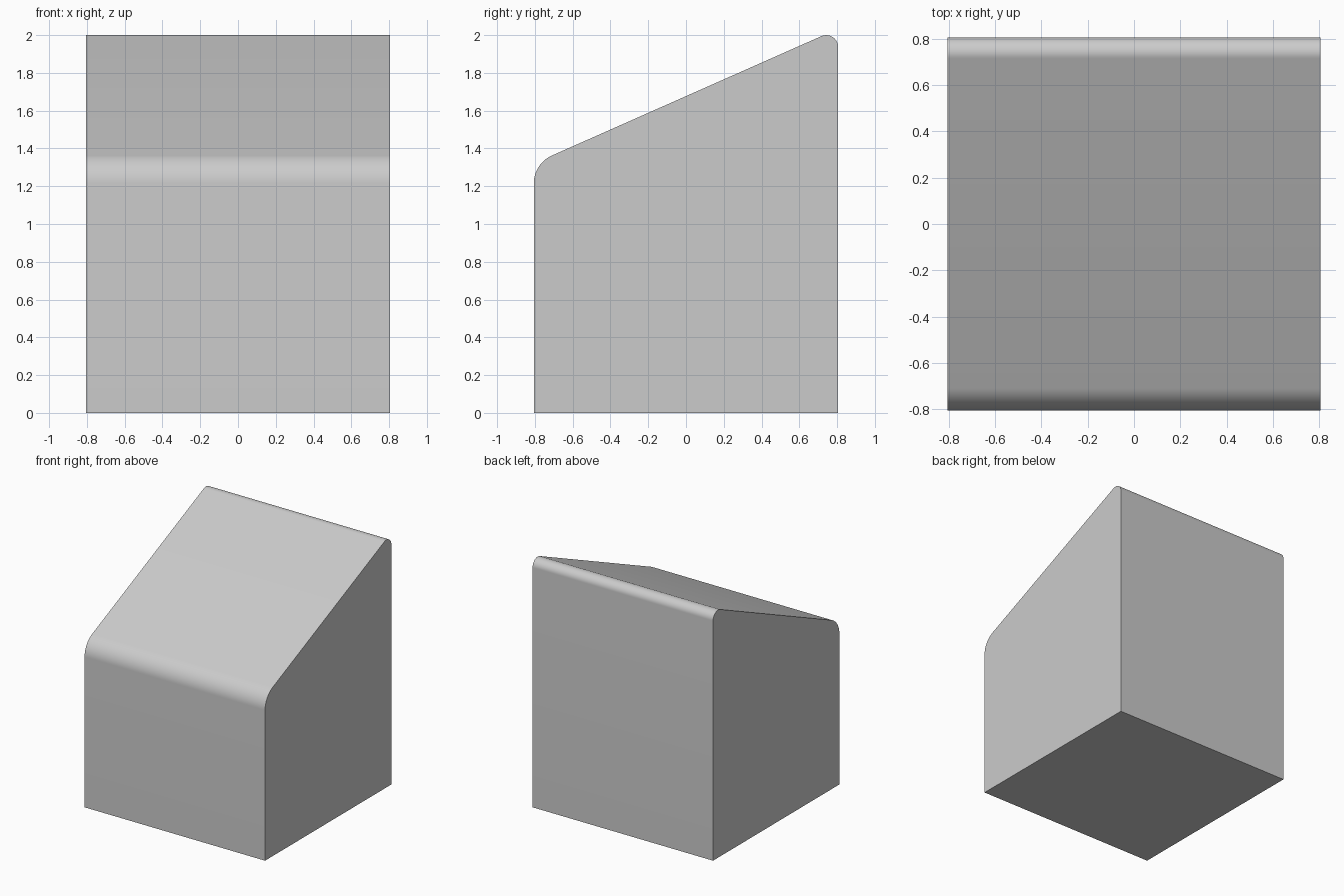
import bpy, bmesh, math
from mathutils import Vector

if "Cube" in bpy.data.objects:
    bpy.data.objects.remove(bpy.data.objects["Cube"])

HALF = 0.806            # half width and half depth
STEPS = 16              # segments per rounded edge


def fillet(prev, corner, nxt, t):
    """Circular arc rounding a corner, with tangent length t."""
    c = Vector(corner)
    u = (Vector(prev) - c).normalized()
    v = (Vector(nxt) - c).normalized()
    half = u.angle(v) / 2
    radius = t * math.tan(half)
    centre = c + (u + v).normalized() * (t / math.cos(half))
    a, b = c + u * t - centre, c + v * t - centre
    sweep = a.angle(b)
    return [centre + (a * math.sin((1 - k / STEPS) * sweep)
                      + b * math.sin(k / STEPS * sweep)) / math.sin(sweep)
            for k in range(STEPS + 1)]


# Side profile (y, z): flat base, upright front and back, sloping top
front_low, back_low = (-HALF, 0), (HALF, 0)
front_top, back_top = (-HALF, 1.32), (HALF, 2.034)
profile = [Vector(front_low), Vector(back_low)]
profile += fillet(back_low, back_top, front_top, 0.098)
profile += fillet(back_top, front_top, front_low, 0.106)

# Extrude the profile across the width
bm = bmesh.new()
face = bm.faces.new([bm.verts.new((-HALF, p.x, p.y)) for p in profile])
ext = bmesh.ops.extrude_face_region(bm, geom=[face])
verts = [g for g in ext["geom"] if isinstance(g, bmesh.types.BMVert)]
bmesh.ops.translate(bm, verts=verts, vec=(2 * HALF, 0, 0))
bmesh.ops.recalc_face_normals(bm, faces=bm.faces)
mesh = bpy.data.meshes.new("sloped_block")
bm.to_mesh(mesh)
bm.free()

block = bpy.data.objects.new("sloped_block", mesh)
bpy.context.collection.objects.link(block)
bpy.context.view_layer.objects.active = block
block.select_set(True)
bpy.ops.object.shade_smooth_by_angle(angle=math.radians(30))
